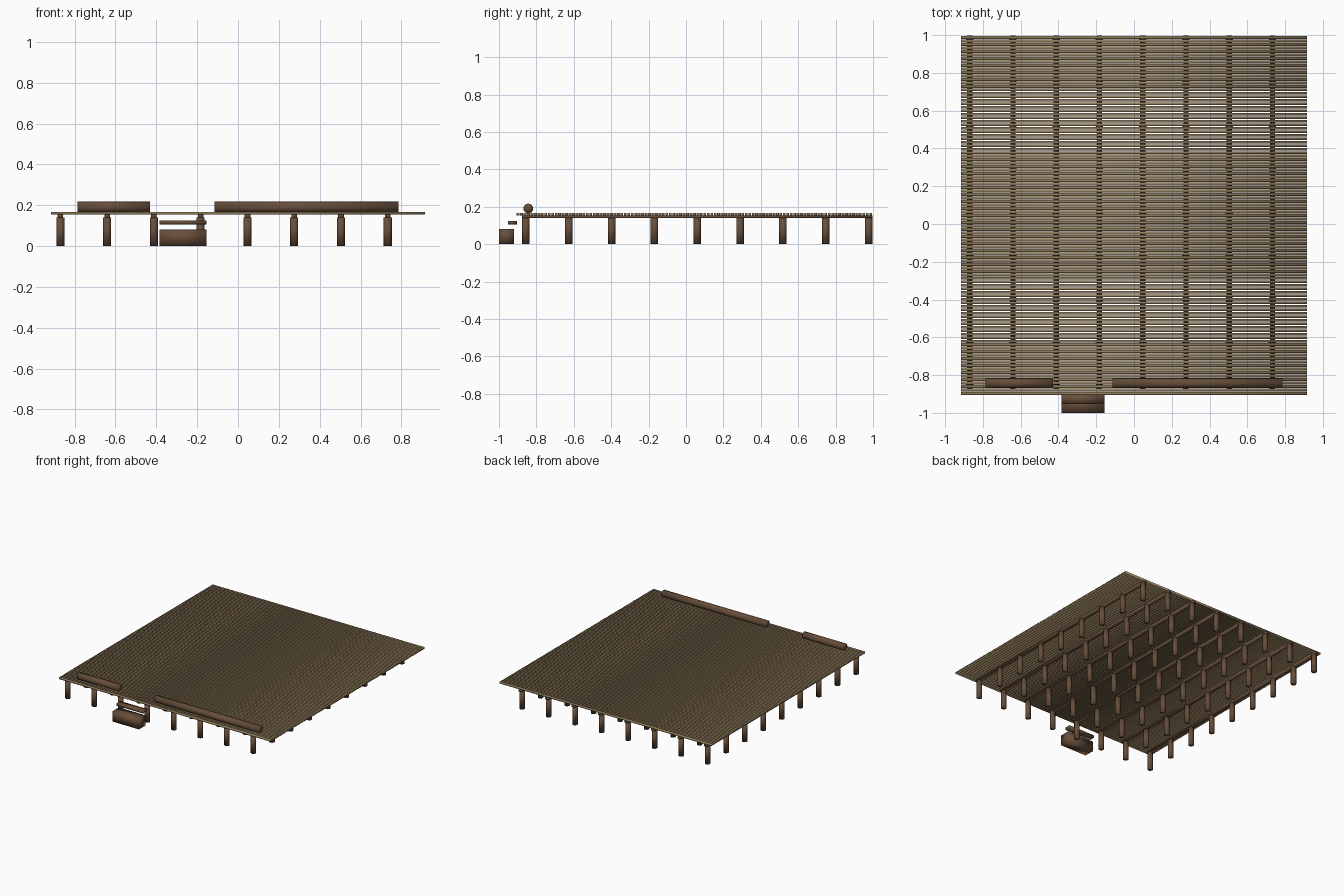
import bpy

cube = bpy.data.objects.get("Cube")
if cube:
    bpy.data.objects.remove(cube, do_unlink=True)


def material(name, rgb):
    m = bpy.data.materials.new(name)
    m.use_nodes = True
    color = (*rgb, 1)
    m.diffuse_color = color
    m.node_tree.nodes["Principled BSDF"].inputs["Base Color"].default_value = color
    return m


tan = material("weathered tan planks", (0.31, 0.22, 0.115))
brown = material("dark brown timber", (0.135, 0.075, 0.042))


def finish(obj, name, mat):
    obj.name = name
    obj.data.materials.append(mat)
    for p in obj.data.polygons:
        p.use_smooth = True
    return obj


def box(name, lo, hi, mat):
    bpy.ops.mesh.primitive_cube_add(size=1)
    obj = bpy.context.object
    for v in obj.data.vertices:
        v.co = [(a + b) / 2 + c * (b - a) for a, b, c in zip(lo, hi, v.co)]
    return finish(obj, name, mat)


def cylinder(name, radius, length, location, mat, rotation=(0, 0, 0)):
    bpy.ops.mesh.primitive_cylinder_add(vertices=16, radius=radius, depth=length,
                                        location=location, rotation=rotation)
    return finish(bpy.context.object, name, mat)


def repeat(obj, count, offset):
    mod = obj.modifiers.new("repeat", "ARRAY")
    mod.count = count
    mod.use_relative_offset = False
    mod.use_constant_offset = True
    mod.constant_offset_displace = offset


COLS, ROWS, STEP = 8, 9, 0.229
X0, Y0 = -0.87, -0.856

# Deck of narrow planks running side to side
planks, front, back, gap = 103, -0.905, 0.995, 0.0035
pitch = (back - front + gap) / planks
deck = box("deck_planks", (-0.915, front, 0.154), (0.915, front + pitch - gap, 0.167), tan)
repeat(deck, planks, (0, pitch, 0))

# Beams running front to back on top of the posts
beams = box("deck_beams", (X0 - 0.014, -0.876, 0.139), (X0 + 0.014, 0.998, 0.154), brown)
repeat(beams, COLS, (STEP, 0, 0))

# Grid of round posts
posts = cylinder("support_posts", 0.02, 0.14, (X0, Y0, 0.07), brown)
repeat(posts, COLS, (STEP, 0, 0))
repeat(posts, ROWS, (0, STEP, 0))

# Log kerbs either side of the entrance
for name, a, b in (("right_log_kerb", -0.785, -0.43), ("left_log_kerb", -0.115, 0.785)):
    cylinder(name, 0.026, b - a, ((a + b) / 2, -0.843, 0.191), brown, (0, 1.5708, 0))

# Entrance steps
box("lower_step", (-0.385, -1.0, 0), (-0.155, -0.92, 0.08), brown)
box("upper_step", (-0.385, -0.952, 0.106), (-0.155, -0.904, 0.124), brown)
